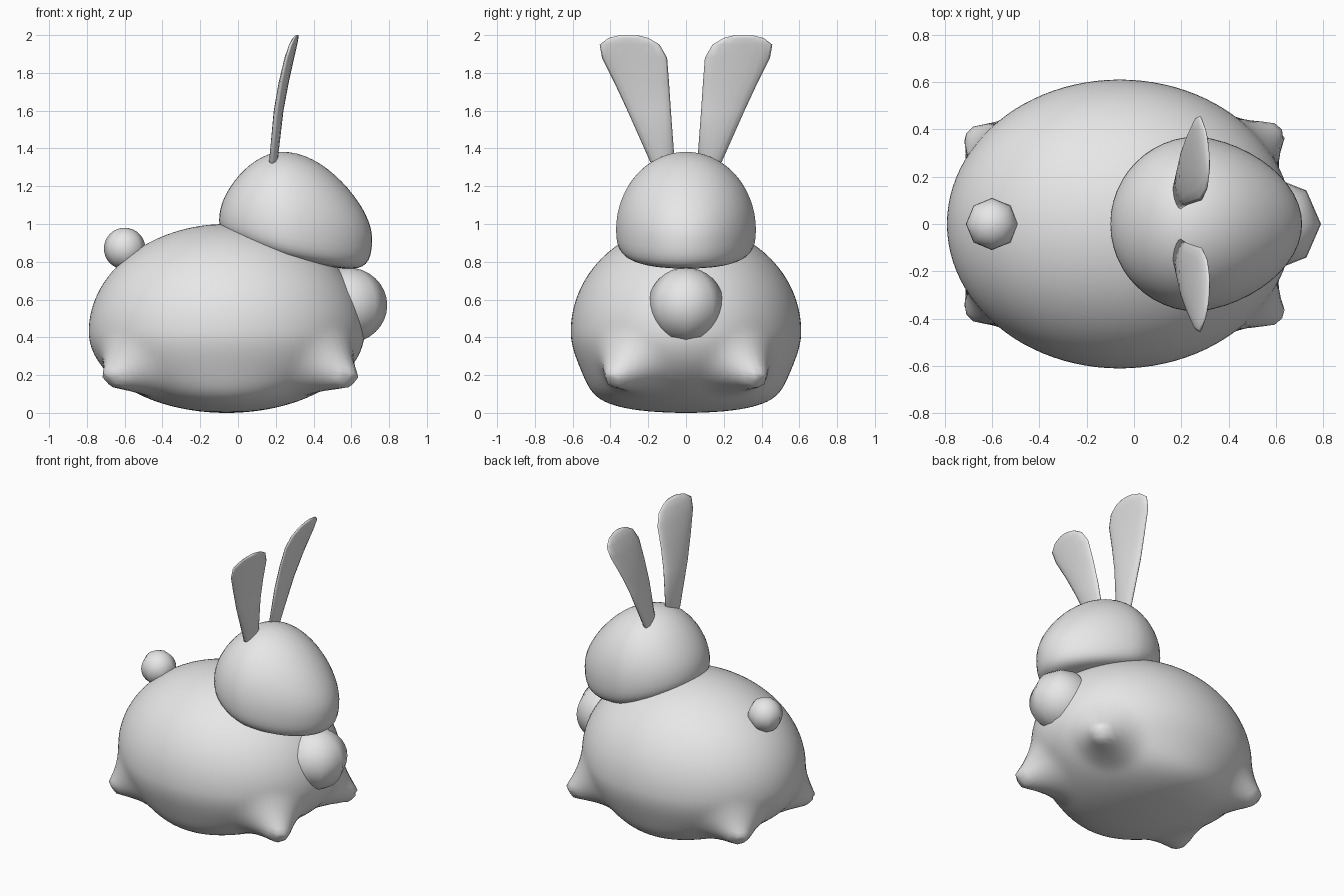
import bpy, bmesh, math
from mathutils import Vector

if "Cube" in bpy.data.objects:
    bpy.data.objects.remove(bpy.data.objects["Cube"])

grey = bpy.data.materials.new("soft_grey")
grey.diffuse_color = (0.8, 0.8, 0.8, 1)
grey.use_nodes = True
grey.node_tree.nodes["Principled BSDF"].inputs["Base Color"].default_value = grey.diffuse_color


def finish(name, bm):
    """Turn a bmesh into a smooth grey object."""
    bmesh.ops.recalc_face_normals(bm, faces=bm.faces)
    mesh = bpy.data.meshes.new(name)
    bm.to_mesh(mesh)
    bm.free()
    mesh.materials.append(grey)
    for p in mesh.polygons:
        p.use_smooth = True
    obj = bpy.data.objects.new(name, mesh)
    bpy.context.collection.objects.link(obj)
    return obj


def sphere(segments, rings):
    bm = bmesh.new()
    bmesh.ops.create_uvsphere(bm, u_segments=segments, v_segments=rings, radius=1)
    return bm


# Body: egg shape with a broad, flattened belly
centre = Vector((-0.06, 0, 0.43))
bm = sphere(96, 64)
for v in bm.verts:
    x, y, z = v.co
    if z < 0:
        y *= 1 + 0.7 * z ** 4
    v.co = centre + Vector((0.73 * x, 0.61 * y, (0.57 if z > 0 else 0.43) * z))

# Feet: four blunt points pulled out of the body
rest = [v.co.copy() for v in bm.verts]
reach, blunt = 0.25, 0.05
for fx, fy in ((0.60, 0.39), (-0.68, 0.375)):
    for side in (-1, 1):
        tip = Vector((fx, side * fy, 0.17))
        way = (tip - centre).normalized()
        base = max(rest, key=lambda p: (p - centre).normalized().dot(way))
        for v, p in zip(bm.verts, rest):
            k = (reach - (p - base).length) / (reach - blunt)
            k = min(1, max(0, k))
            v.co += (tip - base) * k * k
finish("body", bm)

# Head: round dome, flat sloping underside, muzzle drawn forward
bm = sphere(48, 32)
for v in bm.verts:
    u, s, w = v.co
    mid = 0.97 - 0.05 * u
    if w > 0:
        z = mid + w * (0.41 - 0.1 * u * u)
    else:
        z = mid - (0.155 + 0.05 * u - 0.03 * u * u) * (1 - (1 + w) ** 3)
    front = max(0, u)
    v.co = (0.27 + (0.44 if u > 0 else 0.37) * u, 0.37 * s * (1 - 0.13 * front), z)
finish("head", bm)


# Tail and chest tuft: eight-sided balls
def ball(name, loc, size):
    bm = sphere(8, 16)
    for v in bm.verts:
        v.co = Vector(loc) + Vector([a * b for a, b in zip(v.co, size)])
    finish(name, bm)


ball("tail", (-0.6, 0, 0.87), (0.11, 0.11, 0.11))
ball("chest_tuft", (0.58, 0, 0.57), (0.21, 0.2, 0.2))

# Ears: thin lofted blades; rows are height, inner y, outer y, x, half thickness
rows = [(1.305, 0.10, 0.16, 0.185, 0.012), (1.33, 0.06, 0.19, 0.187, 0.022),
        (1.60, 0.08, 0.31, 0.215, 0.024), (1.75, 0.09, 0.38, 0.242, 0.024),
        (1.88, 0.10, 0.445, 0.272, 0.022), (1.95, 0.14, 0.457, 0.292, 0.018),
        (1.985, 0.20, 0.41, 0.305, 0.013), (2.0, 0.26, 0.35, 0.312, 0.006)]
N = 16
for side, name in ((-1, "right_ear"), (1, "left_ear")):
    bm = bmesh.new()
    loops = []
    for z, y0, y1, x, t in rows:
        ring = []
        for i in range(N):
            a = 2 * math.pi * i / N
            c = (y1 - y0) / 2 * math.cos(a)
            ring.append(bm.verts.new((x - 0.08 * c + t * math.sin(a),
                                      side * ((y0 + y1) / 2 + c), z)))
        loops.append(ring)
    for lo, hi in zip(loops, loops[1:]):
        for i in range(N):
            j = (i + 1) % N
            bm.faces.new((lo[i], lo[j], hi[j], hi[i]))
    bm.faces.new(loops[0])
    bm.faces.new(loops[-1])
    finish(name, bm)
